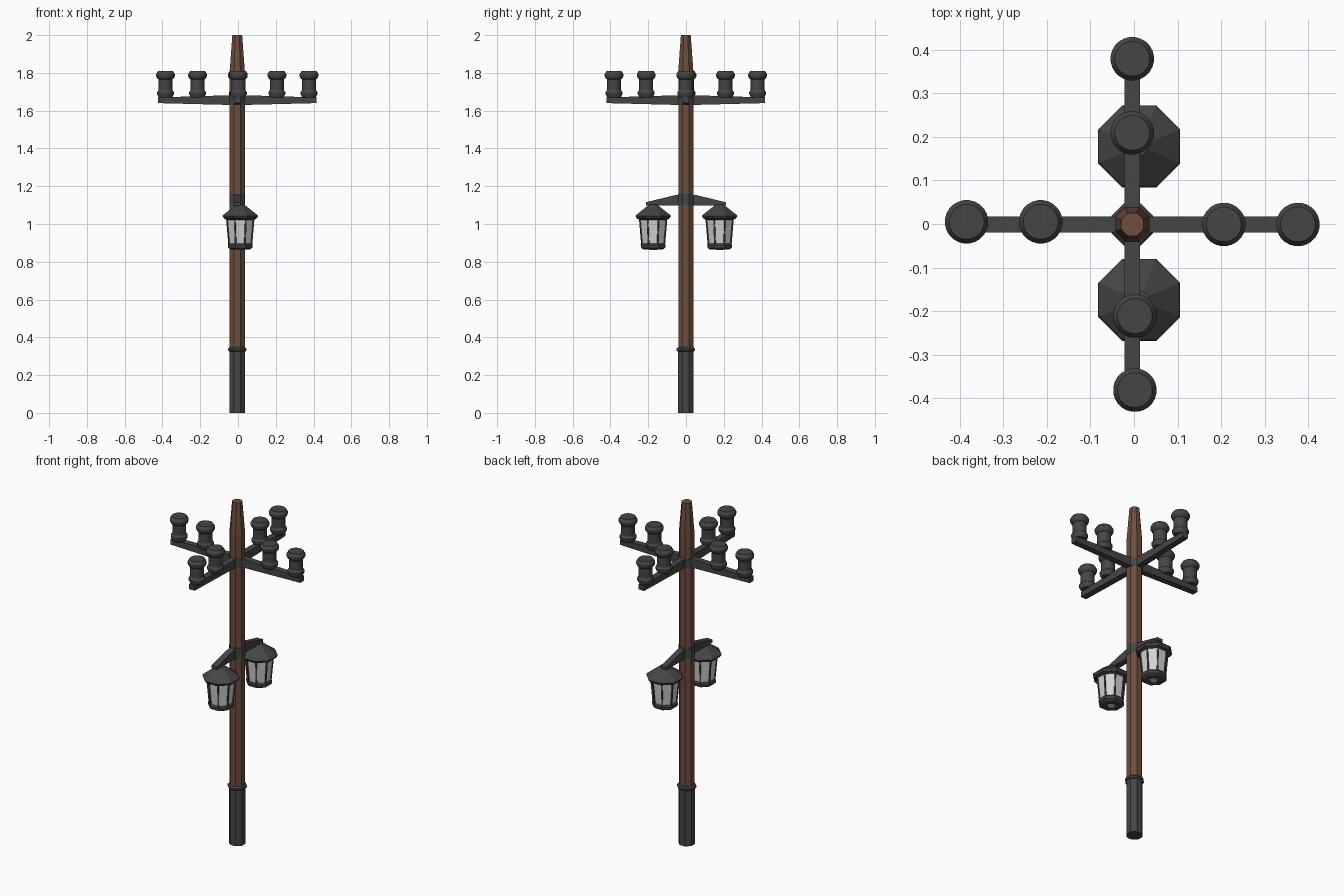
import bpy, bmesh, math
from mathutils import Matrix, Vector

old = bpy.data.objects.get("Cube")
if old:
    bpy.data.objects.remove(old, do_unlink=True)


def material(name, rgb):
    m = bpy.data.materials.new(name)
    m.use_nodes = True
    m.diffuse_color = (*rgb, 1)
    m.node_tree.nodes["Principled BSDF"].inputs["Base Color"].default_value = (*rgb, 1)
    return m


WOOD = material("brown wood", (0.16, 0.075, 0.045))
IRON = material("dark iron", (0.06, 0.06, 0.06))
GLASS = material("pale glass", (0.65, 0.65, 0.65))
AXIS = Vector((-0.004, -0.001, 0))
FLAT = 1 / math.cos(math.pi / 8)  # flat-to-corner ratio of an octagon


def finish(name, bm, mat, place):
    bmesh.ops.recalc_face_normals(bm, faces=bm.faces)
    mesh = bpy.data.meshes.new(name)
    bm.to_mesh(mesh)
    bm.free()
    mesh.materials.append(mat)
    ob = bpy.data.objects.new(name, mesh)
    ob.matrix_world = place
    bpy.context.collection.objects.link(ob)
    return ob


def turned(name, profile, mat, centre=AXIS, sides=8):
    """Closed solid from (radius, height) rings; octagons face the axes."""
    bm = bmesh.new()
    scale = FLAT if sides == 8 else 1
    rings = []
    for r, z in profile:
        angles = [(i + 0.5) * math.tau / sides for i in range(sides)]
        rings.append([bm.verts.new((r * scale * math.cos(a), r * scale * math.sin(a), z))
                      for a in angles])
    for a, b in zip(rings, rings[1:]):
        for i in range(sides):
            j = (i + 1) % sides
            bm.faces.new((a[i], a[j], b[j], b[i]))
    bm.faces.new(rings[0])
    bm.faces.new(rings[-1])
    return finish(name, bm, mat, Matrix.Translation(centre))


def arm(name, outline, half_width, angle):
    """Side outline (distance, height) extruded sideways and turned about the pole."""
    bm = bmesh.new()
    sides = [[bm.verts.new((d, s * half_width, z)) for d, z in outline] for s in (-1, 1)]
    n = len(outline)
    for side in sides:
        bm.faces.new(side)
    for i in range(n):
        j = (i + 1) % n
        bm.faces.new((sides[0][i], sides[0][j], sides[1][j], sides[1][i]))
    return finish(name, bm, IRON, Matrix.Translation(AXIS) @ Matrix.Rotation(angle, 4, "Z"))


# Pole, foot and bands
turned("pole", [(0.04, 0.3), (0.04, 1.81), (0.026, 2.0)], WOOD)
turned("pole_foot", [(0.042, 0), (0.042, 0.335)], IRON)
turned("foot_collar", [(0.043, 0.325), (0.048, 0.33), (0.048, 0.34), (0.041, 0.348)], IRON)
turned("crossarm_band", [(0.042, 1.63), (0.042, 1.682)], IRON)
turned("lamp_band", [(0.042, 1.098), (0.042, 1.158)], IRON)

# Crossarms with round insulators
insulator = [(0.036, 1.67), (0.045, 1.688), (0.045, 1.698), (0.037, 1.71), (0.037, 1.765),
             (0.045, 1.772), (0.05, 1.782), (0.05, 1.794), (0.04, 1.81)]
sideways = {"left": 0.0, "back": 0.0, "right": -0.006, "front": 0.006}
for k, (side, shift) in enumerate(sideways.items()):
    angle = k * math.pi / 2
    arm(side + "_crossarm", [(0.03, 1.63), (0.42, 1.64), (0.42, 1.67), (0.03, 1.682)],
        0.018, angle)
    for label, d in (("inner", 0.21), ("outer", 0.38)):
        centre = AXIS + Matrix.Rotation(angle, 3, "Z") @ Vector((d, shift, 0))
        ob = turned(f"{side}_{label}_insulator", insulator, IRON, centre, 24)
        bpy.ops.object.select_all(action="DESELECT")
        ob.select_set(True)
        bpy.context.view_layer.objects.active = ob
        bpy.ops.object.shade_smooth_by_angle(angle=math.radians(30))

# Lanterns hanging from sloping brackets
for side, s in (("back", 1), ("front", -1)):
    arm(side + "_lamp_bracket",
        [(0.03, 1.098), (0.212, 1.098), (0.212, 1.115), (0.06, 1.152), (0.03, 1.156)],
        0.018, s * math.pi / 2)
    c = Vector((0.012, 0.176 * s + 0.002, 0))
    turned(side + "_lamp_roof", [(0.07, 1.022), (0.085, 1.028), (0.094, 1.042), (0.09, 1.048),
                                 (0.028, 1.097), (0.02, 1.104)], IRON, c)
    turned(side + "_lamp_glass", [(0.058, 0.89), (0.07, 1.025)], GLASS, c)
    turned(side + "_lamp_base", [(0.052, 0.866), (0.064, 0.874), (0.066, 0.89), (0.06, 0.898)],
           IRON, c)
    turned(side + "_lamp_bulb_plate", [(0.02, 0.862), (0.02, 0.868)], GLASS, c)
    # Corner bars of the lantern
    for i in range(8):
        a = (i + 0.5) * math.tau / 8
        out = Vector((math.cos(a), math.sin(a), 0)) * FLAT
        low, high = out * 0.058 + Vector((0, 0, 0.89)), out * 0.07 + Vector((0, 0, 1.03))
        bm = bmesh.new()
        bmesh.ops.create_cube(bm, size=1, matrix=Matrix.Diagonal(
            (0.008, 0.008, (high - low).length, 1)))
        lean = Matrix.Rotation(math.atan2(0.012 * FLAT, 0.14), 4, "Y")
        finish(f"{side}_lamp_bar_{i + 1}", bm, IRON,
               Matrix.Translation(c + (low + high) / 2) @ Matrix.Rotation(a, 4, "Z") @ lean)
